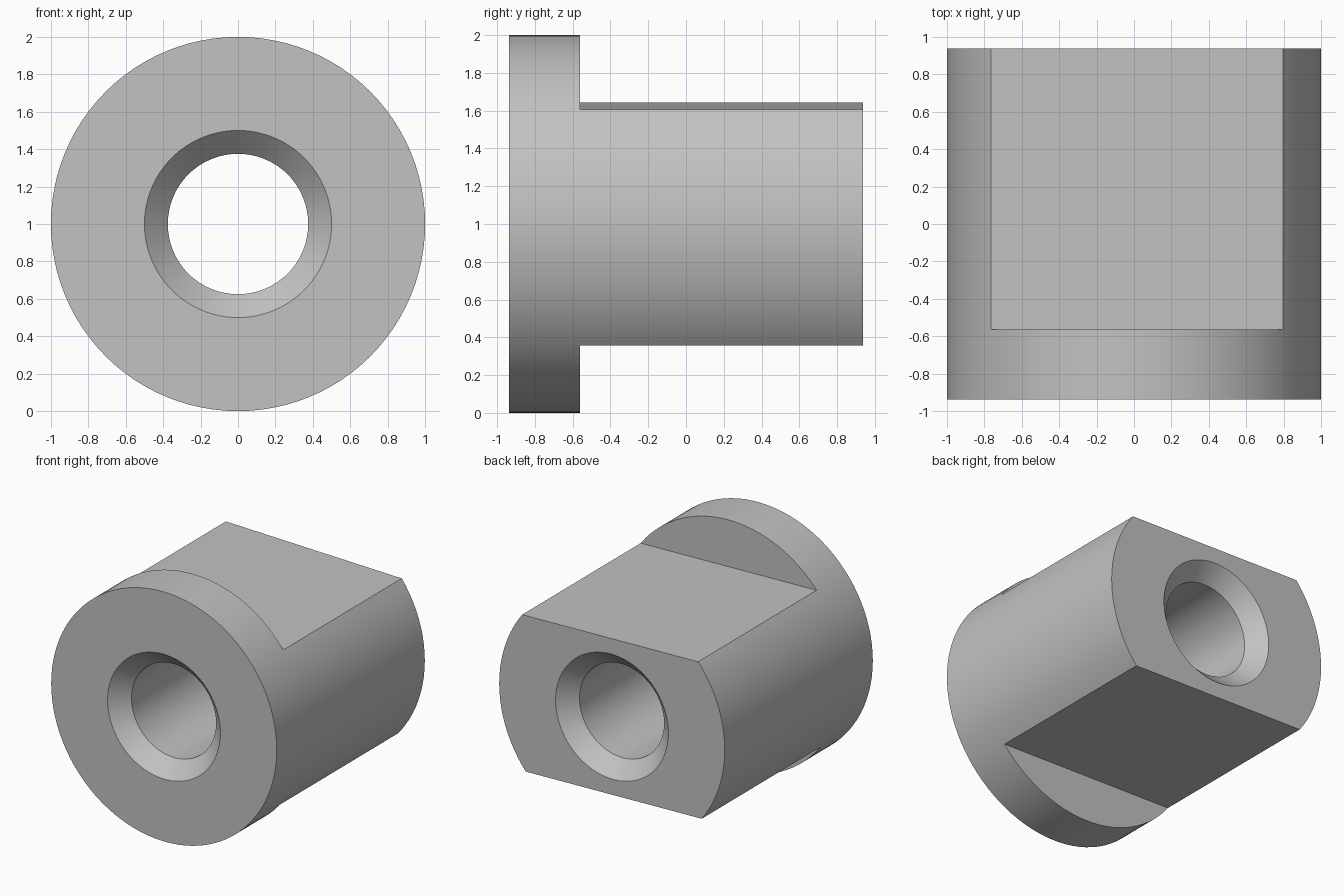
import bpy, bmesh, math
from mathutils import Matrix, Vector

SEGMENTS = 96
HALF_LEN = 0.9375      # half the bushing length
RADIUS = 1.0
BORE, MOUTH = 0.375, 0.5
CHAMFER = 0.125
FLAT_START = -0.5625   # where the flange ends
FLAT_DIST = 0.625      # axis to each flat
TILT = math.radians(1.45)
CENTRE = Vector((0, 0, 1))

cube = bpy.data.objects.get("Cube")
if cube:
    bpy.data.objects.remove(cube, do_unlink=True)

# Plain grey metal
grey = bpy.data.materials.new("grey_metal")
grey.use_nodes = True
colour = (0.54, 0.54, 0.54, 1)
grey.diffuse_color = colour
grey.node_tree.nodes["Principled BSDF"].inputs["Base Color"].default_value = colour


def make_object(name, bm):
    bmesh.ops.recalc_face_normals(bm, faces=bm.faces)
    mesh = bpy.data.meshes.new(name)
    bm.to_mesh(mesh)
    bm.free()
    mesh.materials.append(grey)
    obj = bpy.data.objects.new(name, mesh)
    bpy.context.collection.objects.link(obj)
    return obj


# Bushing body: a closed ring profile turned about the y axis
profile = [(RADIUS, -HALF_LEN), (RADIUS, HALF_LEN), (MOUTH, HALF_LEN),
           (BORE, HALF_LEN - CHAMFER), (BORE, CHAMFER - HALF_LEN), (MOUTH, -HALF_LEN)]
bm = bmesh.new()
rings = []
for i in range(SEGMENTS):
    a = 2 * math.pi * i / SEGMENTS
    rings.append([bm.verts.new((r * math.cos(a), y, 1 + r * math.sin(a))) for r, y in profile])
for i, ring in enumerate(rings):
    after = rings[(i + 1) % SEGMENTS]
    for j in range(len(profile)):
        k = (j + 1) % len(profile)
        bm.faces.new((ring[j], ring[k], after[k], after[j]))
body = make_object("flanged_bushing", bm)

# Two parallel flats behind the flange, turned slightly about the axis
for name, side in (("top_flat_cutter", 1), ("bottom_flat_cutter", -1)):
    bm = bmesh.new()
    bmesh.ops.create_cube(bm, size=1)
    bmesh.ops.scale(bm, vec=(3, 2, 1), verts=bm.verts)
    bmesh.ops.translate(bm, vec=(0, FLAT_START + 1, side * (FLAT_DIST + 0.5)), verts=bm.verts)
    bmesh.ops.transform(bm, matrix=Matrix.Translation(CENTRE) @ Matrix.Rotation(TILT, 4, "Y"),
                        verts=bm.verts)
    cutter = make_object(name, bm)
    cutter.hide_render = True
    cut = body.modifiers.new(name, "BOOLEAN")
    cut.operation = "DIFFERENCE"
    cut.solver = "EXACT"
    cut.object = cutter
    bpy.context.view_layer.objects.active = body
    bpy.ops.object.modifier_apply(modifier=cut.name)
    bpy.data.objects.remove(cutter, do_unlink=True)

# Smooth round walls, crisp edges
bpy.ops.object.select_all(action="DESELECT")
body.select_set(True)
bpy.context.view_layer.objects.active = body
bpy.ops.object.shade_smooth_by_angle(angle=math.radians(25))
